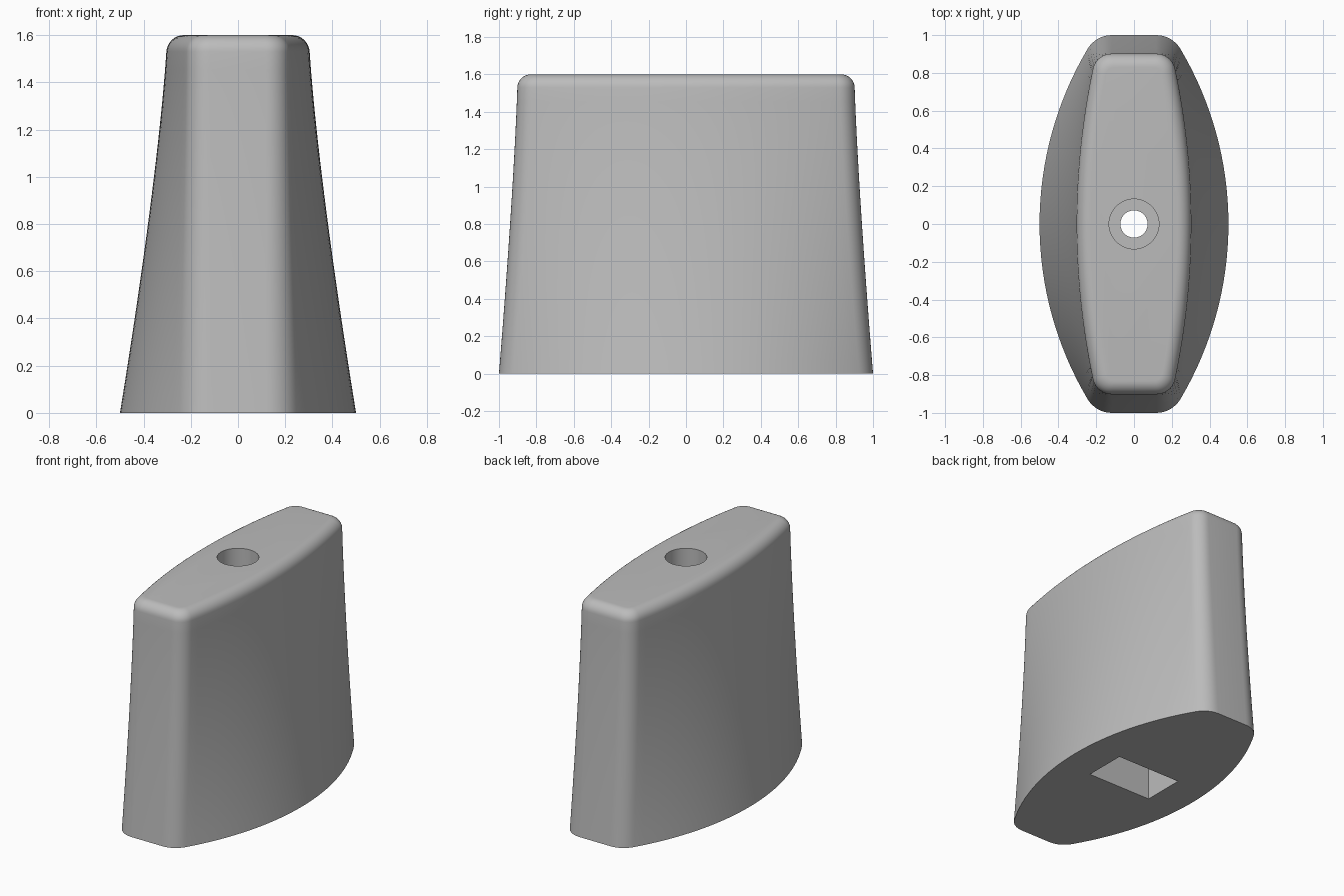
import bpy
import bmesh
from math import sin, cos, pi, sqrt, atan2, radians

old = bpy.data.objects.get("Cube")
if old:
    bpy.data.objects.remove(old)

HEIGHT, ROUND = 1.6, 0.07

grey = bpy.data.materials.new("plain grey")
grey.use_nodes = True
colour = (0.5, 0.5, 0.5, 1)
grey.diffuse_color = colour
grey.node_tree.nodes["Principled BSDF"].inputs["Base Color"].default_value = colour


def section(w, d, c, r):
    """Bowed sides, flat ends and rounded corners, anticlockwise."""
    R = (d * d + (w - c) ** 2) / (2 * (w - c))
    cx = w - R
    fy = d - r
    fx = cx + sqrt((R - r) ** 2 - fy ** 2)
    a = atan2(fy, fx - cx)
    quarter = [(cx + R * cos(a * i / 16), R * sin(a * i / 16)) for i in range(17)]
    for i in range(1, 9):
        t = a + (pi / 2 - a) * i / 8
        quarter.append((fx + r * cos(t), fy + r * sin(t)))
    half = quarter + [(-x, y) for x, y in reversed(quarter)]
    return half + [(-x, -y) for x, y in half[1:-1]]


def flare(z):
    return max(0, 1 - z / HEIGHT) ** 1.3


# Levels: flared wall, then the rounded top rim
levels = [((HEIGHT - ROUND) * i / 20, 0) for i in range(21)]
for i in range(1, 9):
    t = pi / 2 * i / 8
    levels.append((HEIGHT - ROUND * (1 - sin(t)), ROUND * (1 - cos(t))))

# Body
bm = bmesh.new()
rings = []
for z, inset in levels:
    f = flare(z)
    outline = section(0.3 + 0.2 * f - inset, 0.9 + 0.1 * f - inset,
                      0.2 - inset * 0.85, 0.1 + 0.05 * f - inset * 0.8)
    rings.append([bm.verts.new((x, y, z)) for x, y in outline])
for low, high in zip(rings, rings[1:]):
    n = len(low)
    for i in range(n):
        j = (i + 1) % n
        bm.faces.new((low[i], low[j], high[j], high[i]))
bm.faces.new(rings[0][::-1])
bm.faces.new(rings[-1])
bmesh.ops.recalc_face_normals(bm, faces=bm.faces)
mesh = bpy.data.meshes.new("tapered_body")
bm.to_mesh(mesh)
bm.free()
body = bpy.data.objects.new("tapered_body", mesh)
bpy.context.collection.objects.link(body)
mesh.materials.append(grey)


def cut(tool, name):
    """Subtract the tool from the body and remove it."""
    tool.name = name
    tool.hide_render = True
    tool.data.materials.append(grey)
    bpy.ops.object.select_all(action='DESELECT')
    bpy.context.view_layer.objects.active = body
    body.select_set(True)
    mod = body.modifiers.new(name, 'BOOLEAN')
    mod.operation = 'DIFFERENCE'
    mod.solver = 'EXACT'
    mod.object = tool
    bpy.ops.object.modifier_apply(modifier=name)
    bpy.data.objects.remove(tool)


# Bolt hole, wider bore above it, rectangular pocket below it
for name, radius, low, high in (("bolt_hole", 0.072, -0.1, 1.7),
                                ("top_bore", 0.132, 1.1, 1.7)):
    bpy.ops.mesh.primitive_cylinder_add(vertices=48, radius=radius, depth=high - low,
                                        location=(0, 0, (low + high) / 2))
    cut(bpy.context.object, name)
bpy.ops.mesh.primitive_cube_add(size=1, location=(0, 0, 0.15))
pocket = bpy.context.object
pocket.scale = (0.5, 0.3, 0.5)
cut(pocket, "bottom_pocket")

bpy.ops.object.select_all(action='DESELECT')
body.select_set(True)
bpy.context.view_layer.objects.active = body
bpy.ops.object.shade_smooth_by_angle(angle=radians(35))
